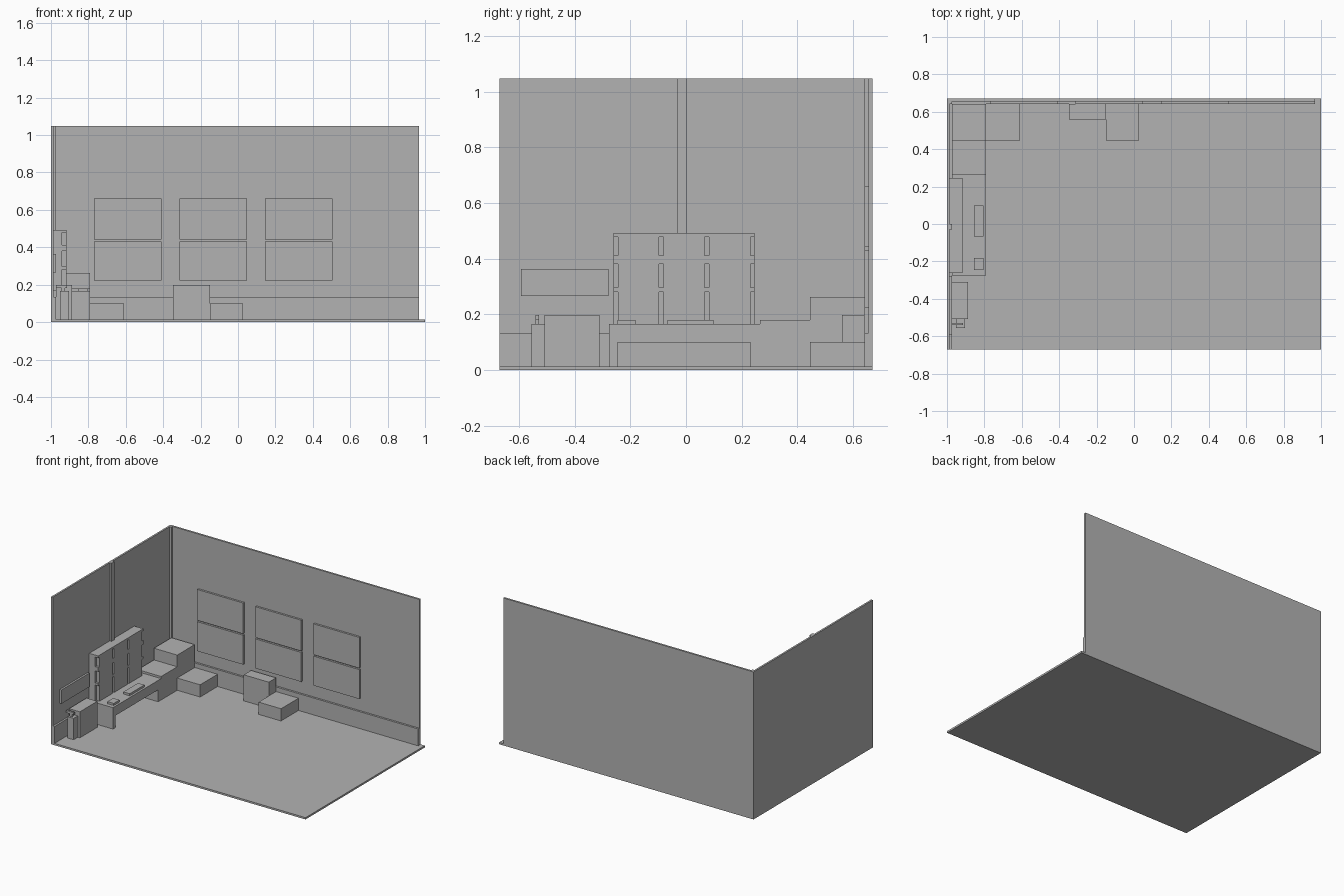
import bpy
import bmesh
from mathutils import Vector

old = bpy.data.objects.get("Cube")
if old:
    bpy.data.objects.remove(old, do_unlink=True)

GREY = (0.45, 0.45, 0.45, 1.0)
mat = bpy.data.materials.new("plain grey")
mat.use_nodes = True
mat.diffuse_color = GREY
mat.node_tree.nodes["Principled BSDF"].inputs["Base Color"].default_value = GREY


def boxes(name, spans):
    """One flat-shaded object from boxes given as (x, y, z) ranges."""
    bm = bmesh.new()
    for span in spans:
        lo = Vector([r[0] for r in span])
        hi = Vector([r[1] for r in span])
        verts = bmesh.ops.create_cube(bm, size=1)["verts"]
        bmesh.ops.scale(bm, vec=hi - lo, verts=verts)
        bmesh.ops.translate(bm, vec=(lo + hi) / 2, verts=verts)
    mesh = bpy.data.meshes.new(name)
    bm.to_mesh(mesh)
    bm.free()
    mesh.materials.append(mat)
    obj = bpy.data.objects.new(name, mesh)
    bpy.context.collection.objects.link(obj)
    return obj


def box(name, x, y, z):
    return boxes(name, [(x, y, z)])


# Shared levels and faces of the room
EDGE, FLOOR, TOP = 0.67, 0.013, 1.048
WALL_X, TRIM_X = -0.987, -0.973     # side wall and its trim
WALL_Y, TRIM_Y = 0.656, 0.642       # back wall and its trim
END = 0.967                         # open end of the back wall
DESK_X, DESK_Z = -0.79, 0.165

# Room shell
box("floor", (-1, 1), (-EDGE, EDGE), (0, FLOOR))
box("back_wall", (-1, END), (WALL_Y, EDGE), (FLOOR, TOP))
box("side_wall", (-1, WALL_X), (-EDGE, WALL_Y), (FLOOR, TOP))
box("back_baseboard", (WALL_X, END), (TRIM_Y, WALL_Y), (FLOOR, 0.133))
box("side_baseboard", (WALL_X, TRIM_X), (-EDGE, TRIM_Y), (FLOOR, 0.133))
box("corner_post", (WALL_X, TRIM_X), (TRIM_Y, WALL_Y), (0.133, TOP))
box("wall_post", (WALL_X, TRIM_X), (-0.03, 0.001), (0.133, TOP))
box("side_wall_panel", (WALL_X, TRIM_X), (-0.592, -0.278), (0.265, 0.363))

# Two rows of three wall panels
for col in range(3):
    left = -0.77 + 0.457 * col
    for row, z in (("lower", (0.222, 0.431)), ("upper", (0.441, 0.66))):
        box(f"{row}_wall_panel_{col + 1}", (left, left + 0.36), (TRIM_Y, WALL_Y), z)

# Desk with open knee space
boxes("desk", [
    ((TRIM_X, DESK_X), (-0.276, 0.265), (0.098, DESK_Z)),
    ((TRIM_X, DESK_X), (-0.276, -0.246), (FLOOR, 0.098)),
    ((TRIM_X, DESK_X), (0.232, 0.265), (FLOOR, 0.098)),
])
box("desk_pad", (-0.855, -0.805), (-0.066, 0.099), (DESK_Z, 0.18))
box("desk_tray", (-0.855, -0.805), (-0.246, -0.181), (DESK_Z, 0.18))

# Shelf board with vertical slots cut in its front
shelf = box("shelf_board", (WALL_X, -0.917), (-0.261, 0.246), (DESK_Z, 0.493))
slots = []
for col in range(4):
    y = -0.261 + 0.164 * col
    low = y - 0.01 if col == 0 else y
    high = y + 0.025 if col == 3 else y + 0.016
    for z in ((0.15, 0.28), (0.296, 0.381), (0.411, 0.478)):
        slots.append(((-0.94, -0.9), (low, high), z))
cutter = boxes("slot_cutter", slots)
cutter.hide_render = True
cut = shelf.modifiers.new("slots", 'BOOLEAN')
cut.operation = 'DIFFERENCE'
cut.solver = 'EXACT'
cut.object = cutter
bpy.context.view_layer.objects.active = shelf
bpy.ops.object.modifier_apply(modifier=cut.name)
bpy.data.objects.remove(cutter, do_unlink=True)

# Cabinets toward the corner
box("side_cabinet", (TRIM_X, DESK_X), (0.265, 0.446), (FLOOR, 0.18))
box("corner_cabinet", (TRIM_X, DESK_X), (0.446, TRIM_Y), (FLOOR, 0.263))
box("low_bench", (DESK_X, -0.61), (0.446, TRIM_Y), (FLOOR, 0.1))

# Blocks against the back wall
box("tall_block", (-0.347, -0.15), (0.56, TRIM_Y), (FLOOR, 0.198))
box("low_block", (-0.15, 0.026), (0.446, TRIM_Y), (FLOOR, 0.1))

# Floor cabinet and slim bin beside the desk
box("floor_cabinet", (TRIM_X, -0.888), (-0.508, -0.311), (FLOOR, 0.198))
box("slim_bin", (-0.952, -0.904), (-0.555, -0.508), (FLOOR, DESK_Z))
boxes("bin_spout", [
    ((-0.945, -0.925), (-0.541, -0.528), (DESK_Z, 0.182)),
    ((TRIM_X, -0.913), (-0.541, -0.528), (0.182, 0.198)),
])
